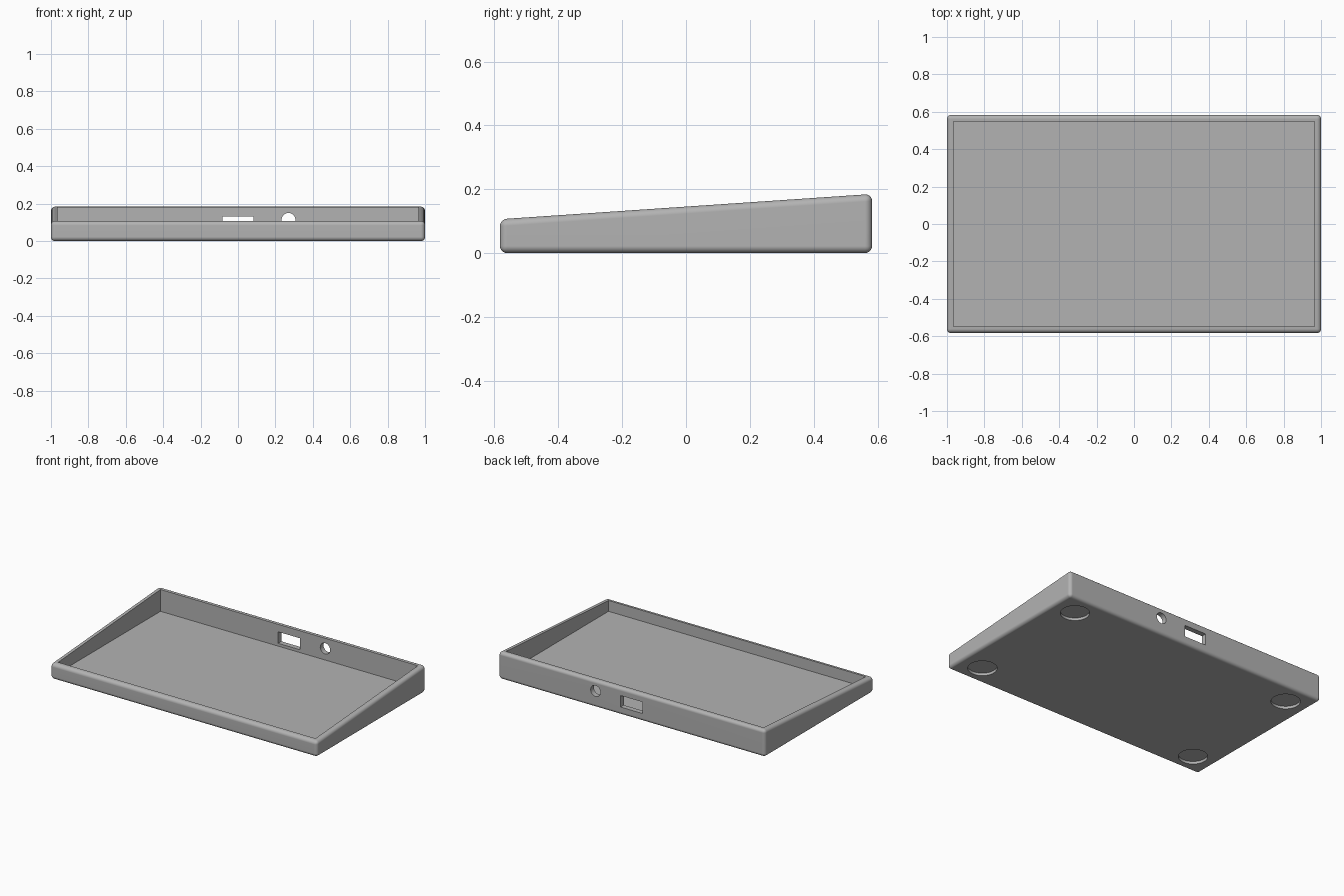
import bpy
import bmesh
from math import radians
from mathutils import Matrix, Vector

if "Cube" in bpy.data.objects:
    bpy.data.objects.remove(bpy.data.objects["Cube"], do_unlink=True)

HALF_X, HALF_Y = 1.0, 0.583
FRONT_Z, BACK_Z = 0.106, 0.185
WALL, FLOOR = 0.035, 0.035
FILLET = 0.022

grey = bpy.data.materials.new("plain grey")
grey.use_nodes = True
colour = (0.45, 0.45, 0.45, 1)
grey.diffuse_color = colour
grey.node_tree.nodes["Principled BSDF"].inputs["Base Color"].default_value = colour


def to_object(bm, name):
    bmesh.ops.recalc_face_normals(bm, faces=bm.faces)
    mesh = bpy.data.meshes.new(name)
    bm.to_mesh(mesh)
    bm.free()
    obj = bpy.data.objects.new(name, mesh)
    bpy.context.collection.objects.link(obj)
    return obj


def box(name, centre, size):
    bm = bmesh.new()
    bmesh.ops.create_cube(bm, size=1, matrix=Matrix.Translation(centre) @ Matrix.Diagonal((*size, 1)))
    return to_object(bm, name)


def cylinder(name, centre, radius, depth, tilt=0):
    bm = bmesh.new()
    bmesh.ops.create_cone(bm, cap_ends=True, segments=48, radius1=radius, radius2=radius, depth=depth,
                          matrix=Matrix.Translation(centre) @ Matrix.Rotation(radians(tilt), 4, "X"))
    return to_object(bm, name)


def apply_modifier(obj, mod):
    bpy.ops.object.select_all(action="DESELECT")
    bpy.context.view_layer.objects.active = obj
    obj.select_set(True)
    bpy.ops.object.modifier_apply(modifier=mod.name)


# Wedge-shaped outer body with rounded edges
tray = box("sloped_tray", (0, 0, 0.5), (2 * HALF_X, 2 * HALF_Y, 1))
for v in tray.data.vertices:
    if v.co.z > 0.5:
        v.co.z = BACK_Z if v.co.y > 0 else FRONT_Z
bevel = tray.modifiers.new("rounded edges", "BEVEL")
bevel.width = FILLET
bevel.segments = 5
bevel.limit_method = "NONE"
apply_modifier(tray, bevel)

# Open cavity, two ports in the back wall, four foot recesses underneath
cutters = [
    box("cavity_cutter", (0, 0, FLOOR + 0.5), (2 * (HALF_X - WALL), 2 * (HALF_Y - WALL), 1)),
    box("wide_port_cutter", (0, HALF_Y, 0.093), (0.166, 0.2, 0.078)),
    cylinder("round_port_cutter", Vector((0.27, HALF_Y, 0.113)), 0.037, 0.2, 90),
]
for sx in (-1, 1):
    for sy in (-1, 1):
        cutters.append(cylinder("foot_recess_cutter", Vector((sx * 0.84, sy * 0.44, 0)), 0.09, 0.036))

for cutter in cutters:
    cutter.hide_render = True
    cut = tray.modifiers.new("cut", "BOOLEAN")
    cut.operation = "DIFFERENCE"
    cut.solver = "EXACT"
    cut.object = cutter
    apply_modifier(tray, cut)
    bpy.data.objects.remove(cutter, do_unlink=True)

# Finish: one colour, smooth fillets, flat panels
tray.data.materials.clear()
tray.data.materials.append(grey)
for p in tray.data.polygons:
    p.material_index = 0
bpy.context.view_layer.objects.active = tray
tray.select_set(True)
bpy.ops.object.shade_smooth_by_angle(angle=radians(30))
weighted = tray.modifiers.new("flat panels", "WEIGHTED_NORMAL")
weighted.keep_sharp = True
